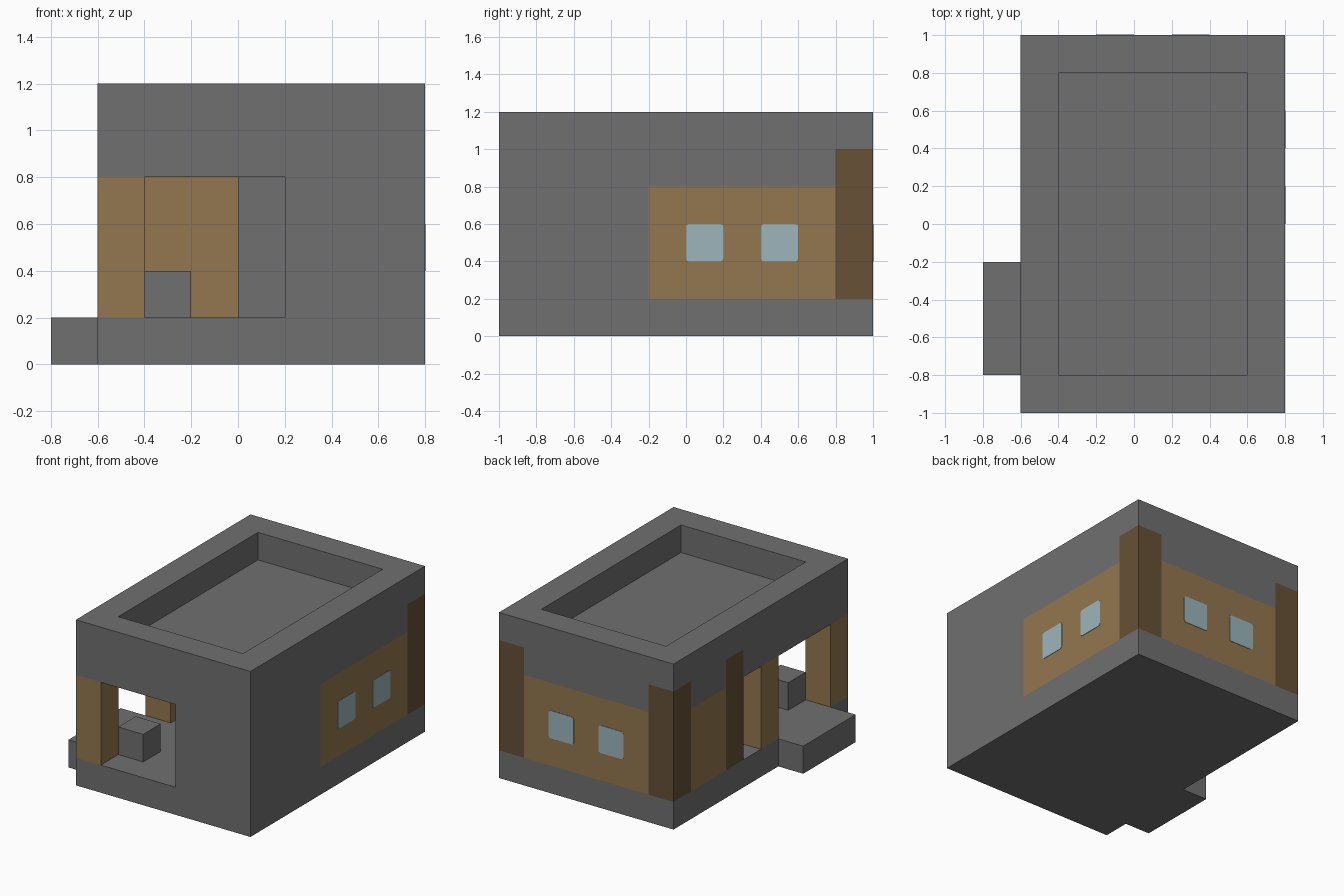
import bpy
import bmesh

cube = bpy.data.objects.get("Cube")
if cube:
    bpy.data.objects.remove(cube, do_unlink=True)


def material(name, rgb):
    m = bpy.data.materials.new(name)
    m.use_nodes = True
    m.diffuse_color = (*rgb, 1)
    m.node_tree.nodes["Principled BSDF"].inputs["Base Color"].default_value = (*rgb, 1)
    return m


STONE = material("grey stone", (0.16, 0.16, 0.16))
WOOD = material("light wood", (0.29, 0.185, 0.077))
DARK = material("dark wood", (0.135, 0.082, 0.037))
GLASS = material("pale glass", (0.335, 0.46, 0.5))

# Main block limits
LO, HI = (-0.6, -1, 0), (0.8, 1, 1.2)


def box(name, lo, hi, mat, round_axis=None):
    """Box between two corners; round_axis softens the edges along that axis."""
    bm = bmesh.new()
    bmesh.ops.create_cube(bm, size=1)
    for v in bm.verts:
        v.co = [(a + b) / 2 + c * (b - a) for a, b, c in zip(lo, hi, v.co)]
    if round_axis is not None:
        edges = [e for e in bm.edges
                 if abs(e.verts[0].co[round_axis] - e.verts[1].co[round_axis]) > 1e-4]
        bmesh.ops.bevel(bm, geom=edges, offset=0.015, segments=2,
                        profile=0.5, affect='EDGES')
    mesh = bpy.data.meshes.new(name)
    bm.to_mesh(mesh)
    bm.free()
    mesh.materials.append(mat)
    obj = bpy.data.objects.new(name, mesh)
    bpy.context.scene.collection.objects.link(obj)
    return obj


def carve(target, cuts):
    """Cut boxes from the target; sides on the block limits run past them."""
    cutters = []
    for lo, hi in cuts:
        lo = [a - 0.1 if a == b else a for a, b in zip(lo, LO)]
        hi = [a + 0.1 if a == b else a for a, b in zip(hi, HI)]
        cutter = box("cutter", lo, hi, STONE)
        cutter.hide_render = True
        mod = target.modifiers.new("cut", 'BOOLEAN')
        mod.operation = 'DIFFERENCE'
        mod.solver = 'EXACT'
        mod.object = cutter
        cutters.append(cutter)
    bpy.context.view_layer.update()
    graph = bpy.context.evaluated_depsgraph_get()
    mesh = bpy.data.meshes.new_from_object(target.evaluated_get(graph))
    target.modifiers.clear()
    target.data = mesh
    for cutter in cutters:
        bpy.data.objects.remove(cutter, do_unlink=True)


# Dark posts, set flush into the block
posts = {
    "back_left_post": ((0.6, 0.8, 0.2), (0.8, 1, 1)),
    "back_right_post": ((-0.6, 0.8, 0.2), (-0.4, 1, 1)),
    "doorway_post": ((-0.6, 0.2, 0.2), (-0.45, 0.4, 1)),
}
for name, (lo, hi) in posts.items():
    box(name, lo, hi, DARK)

# Stone block with a roof well, an open porch and slots for the timber
block = box("stone_block", LO, HI, STONE)
carve(block, [
    ((-0.4, -0.8, 1), (0.6, 0.8, 1.2)),         # roof well
    ((-0.6, -1, 0.2), (0, 0.2, 0.8)),           # porch and doorway
    ((-0.5, -1, 0.2), (0.2, -0.2, 0.8)),        # front opening
    ((-0.5, 0.1, 0.2), (0, 0.3, 0.8)),          # inner wall slot
    ((-0.6, 0.3, 0.2), (-0.5, 0.9, 0.8)),       # right side slot
    ((0.7, -0.2, 0.2), (0.8, 0.9, 0.8)),        # left side slot
    ((-0.5, 0.9, 0.2), (0.7, 1, 0.8)),          # back slot
    *posts.values(),
])

# Light wooden walls
box("inner_wall", (-0.45, 0.2, 0.2), (0, 0.3, 0.8), WOOD)
box("right_wall", (-0.6, 0.4, 0.2), (-0.5, 0.8, 0.8), WOOD)
box("left_wall", (0.7, -0.2, 0.2), (0.8, 0.8, 0.8), WOOD)
box("back_wall", (-0.4, 0.9, 0.2), (0.6, 1, 0.8), WOOD)

# Porch columns
for name, y in (("front_column", -1), ("door_column", -0.2)):
    box(name, (-0.6, y, 0.2), (-0.4, y + 0.2, 0.8), WOOD)

# Porch step and bench
box("porch_step", (-0.8, -0.8, 0), (-0.6, -0.2, 0.2), STONE)
box("porch_bench", (-0.4, -0.8, 0.2), (-0.2, -0.6, 0.4), STONE)

# Window panes
for i, y in enumerate((0, 0.4), 1):
    box(f"left_window_{i}", (0.798, y, 0.4), (0.803, y + 0.2, 0.6), GLASS, 0)
for i, x in enumerate((-0.2, 0.2), 1):
    box(f"back_window_{i}", (x, 0.998, 0.4), (x + 0.2, 1.003, 0.6), GLASS, 1)
